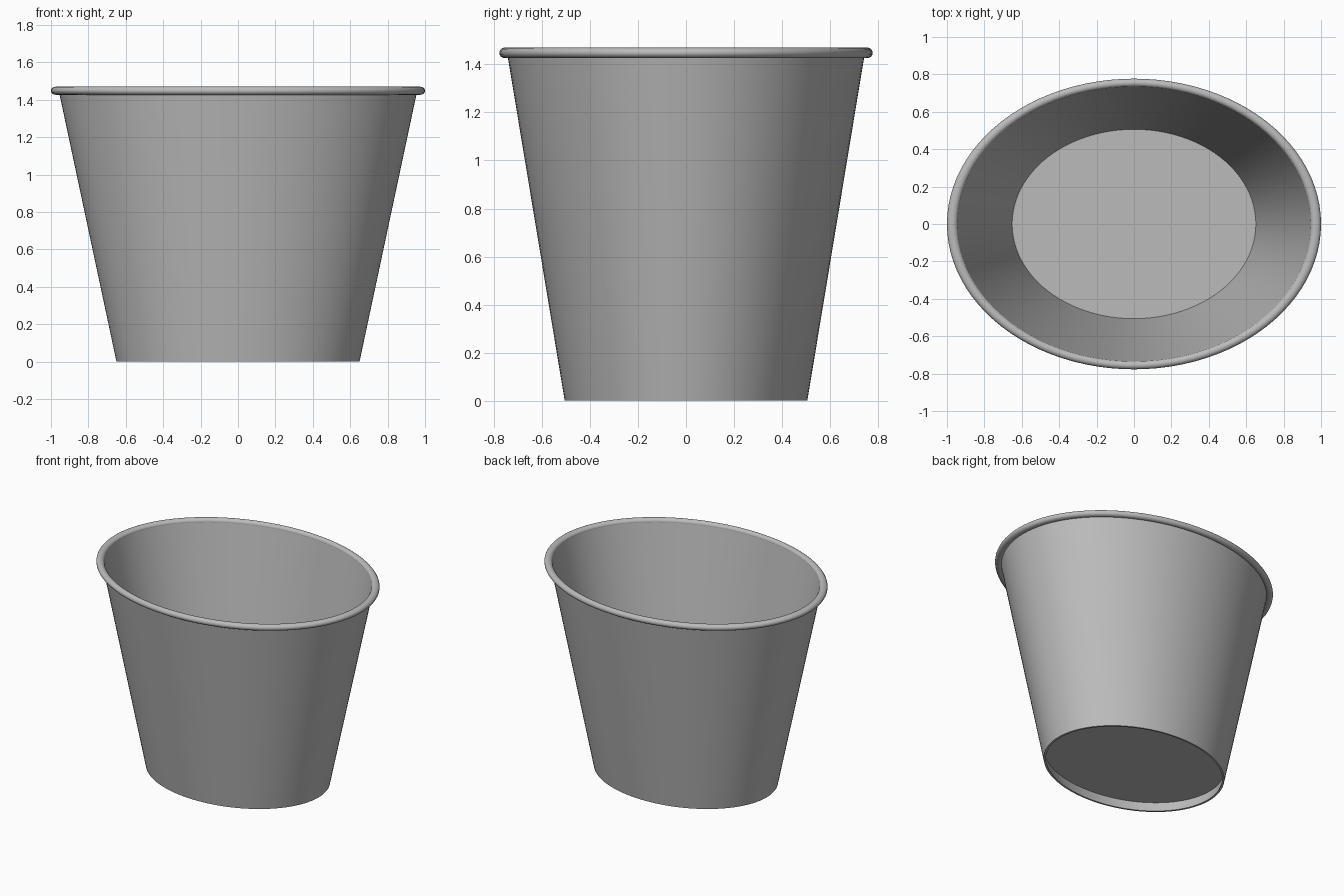
import bpy, bmesh, math

cube = bpy.data.objects.get("Cube")
if cube:
    bpy.data.objects.remove(cube, do_unlink=True)

SEGMENTS = 96
STRETCH = 1.287          # oval: wider along x than along y
HEIGHT = 1.47

metal = bpy.data.materials.new("grey metal")
metal.use_nodes = True
grey = (0.5, 0.5, 0.5, 1)
metal.diffuse_color = grey
metal.node_tree.nodes["Principled BSDF"].inputs["Base Color"].default_value = grey


def lathe(name, profile, closed=True):
    """Spin an (r, z) profile around z and stretch it into an oval."""
    bm = bmesh.new()
    verts = [bm.verts.new((0, -r, z)) for r, z in profile]
    pairs = list(zip(verts, verts[1:]))
    if closed:
        pairs.append((verts[-1], verts[0]))
    edges = [bm.edges.new(p) for p in pairs]
    bmesh.ops.spin(bm, geom=verts + edges, cent=(0, 0, 0), axis=(0, 0, 1),
                   angle=math.tau, steps=SEGMENTS, use_duplicate=False)
    bmesh.ops.remove_doubles(bm, verts=bm.verts, dist=0.0005)
    bmesh.ops.scale(bm, vec=(STRETCH, 1, 1), verts=bm.verts)
    bmesh.ops.recalc_face_normals(bm, faces=bm.faces)
    mesh = bpy.data.meshes.new(name)
    bm.to_mesh(mesh)
    bm.free()
    mesh.materials.append(metal)
    obj = bpy.data.objects.new(name, mesh)
    bpy.context.collection.objects.link(obj)
    bpy.ops.object.select_all(action='DESELECT')
    obj.select_set(True)
    bpy.context.view_layer.objects.active = obj
    bpy.ops.object.shade_smooth_by_angle(angle=math.radians(35))
    return obj


# Thin tapered wall
lathe("bucket_wall", [(0.505, 0), (0.745, 1.45), (0.734, 1.45), (0.493, 0)])

# Rolled rim
tube = 0.022
ring = [(0.755 + tube * math.cos(a), HEIGHT - tube + tube * math.sin(a))
        for a in (math.tau * i / 16 for i in range(16))]
lathe("rolled_rim", ring)

# Raised floor set above the bottom edge
lathe("bucket_floor", [(0, 0.07), (0.506, 0.07), (0.507, 0.08), (0, 0.08)], closed=False)
